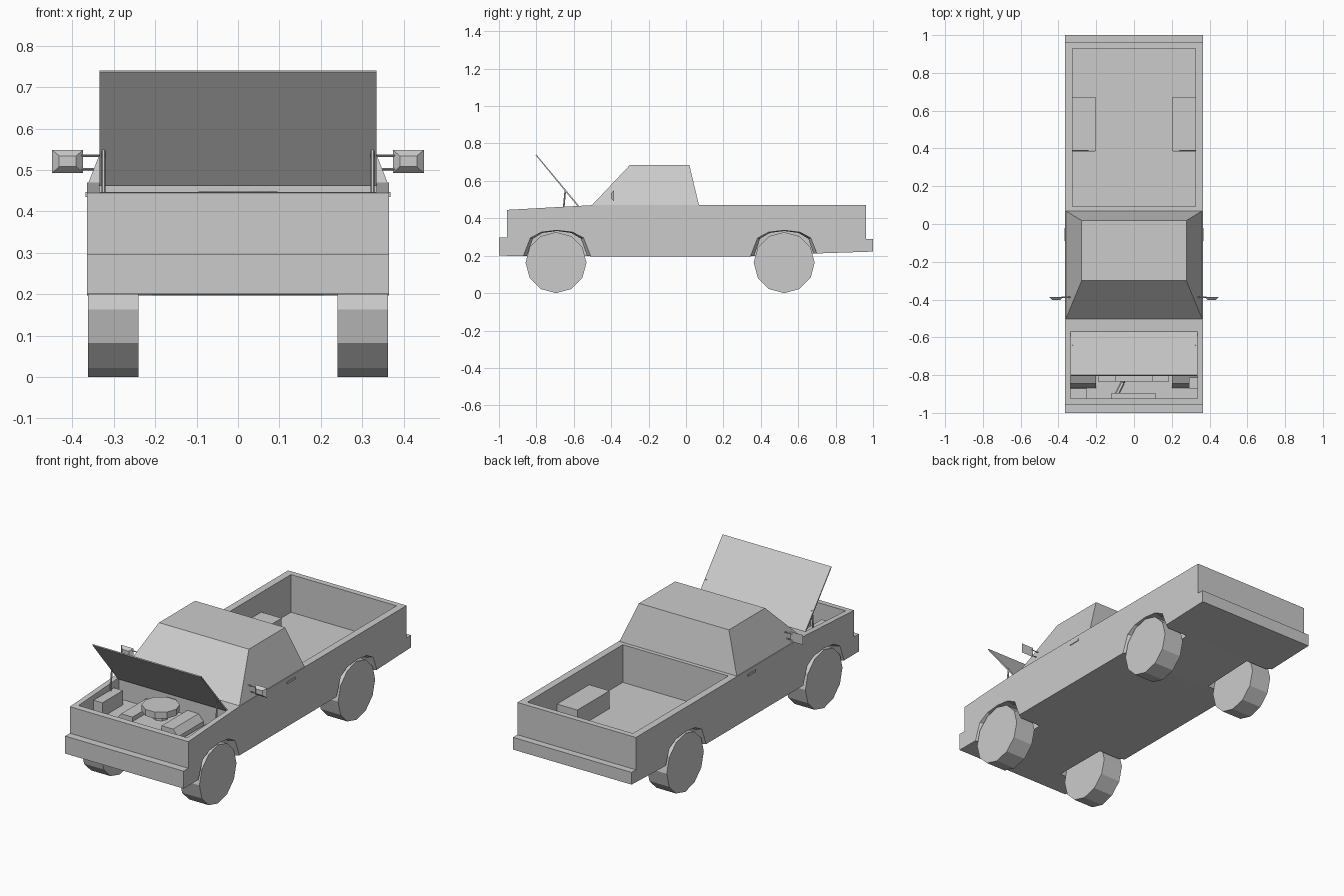
import bpy, bmesh, math
from mathutils import Vector

if "Cube" in bpy.data.objects:
    bpy.data.objects.remove(bpy.data.objects["Cube"])


def loft(name, a, b):
    """Closed solid between two rings of 3D points."""
    bm = bmesh.new()
    va = [bm.verts.new(p) for p in a]
    vb = [bm.verts.new(p) for p in b]
    n = len(va)
    bm.faces.new(va)
    bm.faces.new(vb[::-1])
    for i in range(n):
        j = (i + 1) % n
        bm.faces.new((va[i], vb[i], vb[j], va[j]))
    bmesh.ops.recalc_face_normals(bm, faces=bm.faces)
    me = bpy.data.meshes.new(name)
    bm.to_mesh(me)
    bm.free()
    ob = bpy.data.objects.new(name, me)
    bpy.context.collection.objects.link(ob)
    return ob


def side(profile, x):
    return [(x, y, z) for y, z in profile]


def prism(name, profile, x0, x1):
    return loft(name, side(profile, x0), side(profile, x1))


def box(name, x0, x1, y0, y1, z0, z1):
    return prism(name, [(y0, z0), (y1, z0), (y1, z1), (y0, z1)], x0, x1)


def ngon(n, r, turn=0.0):
    return [(r * math.cos(turn + i * math.tau / n), r * math.sin(turn + i * math.tau / n)) for i in range(n)]


def rod(name, p, q, r, n=6):
    p, q = Vector(p), Vector(q)
    rot = (q - p).to_track_quat('Z', 'Y')
    ring = [rot @ Vector((u, v, 0)) for u, v in ngon(n, r)]
    return loft(name, [p + o for o in ring], [q + o for o in ring])


def combine(ob, tool, op):
    """Apply a boolean and discard the tool object."""
    tool.hide_render = True
    m = ob.modifiers.new("cut", 'BOOLEAN')
    m.operation, m.object, m.solver = op, tool, 'EXACT'
    bpy.context.view_layer.objects.active = ob
    bpy.ops.object.modifier_apply(modifier=m.name)
    bpy.data.objects.remove(tool)


W = 0.365
FRONT, REAR = -0.69, 0.525
ARCH = [(-.18, .15), (-.18, .2), (-.143, .295), (-.085, .326), (0, .336),
        (.085, .326), (.143, .295), (.18, .2), (.18, .15)]


def arch(c, s=1.0, dz=0.0):
    return [(c + y * s, z + dz) for y, z in ARCH]


# Body with integral bumpers
body = prism("body", [(-1, .2), (-1, .297), (-.958, .297), (-.958, .445), (-.505, .47), (.962, .47),
                      (.962, .29), (1, .29), (1, .222), (.7, .212), (.345, .197), (-.5, .197)], -W, W)

# Cargo bed and engine bay hollows
combine(body, box("bed_cutter", -.325, .325, .092, .93, .26, .6), 'DIFFERENCE')
combine(body, box("bay_cutter", -.335, .335, -.925, -.57, .24, .6), 'DIFFERENCE')

# Wheel housings inside bed and bay, then flared wheel wells
for s in (-1, 1):
    combine(body, box("bed_housing", s * .2, s * .345, .388, .67, .23, .36), 'UNION')
    housing = [(-.872, .23), (-.845, .32), (-.79, .35), (-.56, .35), (-.56, .23)]
    combine(body, prism("bay_housing", housing, s * .2, s * .35), 'UNION')
    for c in (FRONT, REAR):
        inner = arch(c, .9, -.004)
        combine(body, prism("well_cutter", inner, s * .207, s * .345), 'DIFFERENCE')
        combine(body, loft("flare_cutter", side(inner, s * .334), side(arch(c), s * .366)), 'DIFFERENCE')

# Cab
loft("cab", [(-.362, -.505, .468), (.362, -.505, .468), (.362, .07, .468), (-.362, .07, .468)],
     [(-.277, -.3, .685), (.277, -.3, .685), (.277, .018, .685), (-.277, .018, .685)])

# Raised hood
prism("hood", [(-.57, .465), (-.8, .741), (-.804, .737), (-.578, .462)], -.335, .335)

for s in (-1, 1):
    tag = "left" if s < 0 else "right"
    # Wheels
    for c, end in ((FRONT - .005, "front"), (REAR, "rear")):
        prof = [(c + u, .163 + v) for u, v in ngon(12, .163)]
        prism(f"{end}_{tag}_wheel", prof, s * .241, s * .363)
    # Hood strut
    rod(f"{tag}_hood_strut", (s * .325, -.665, .34), (s * .325, -.645, .553), .005)
    # Side mirror with tapered front and two arms
    rim = [(s * x, -.386, z) for x, z in ((.375, .493), (.449, .493), (.449, .548), (.375, .548))]
    face = [(s * x, -.402, z) for x, z in ((.391, .508), (.432, .508), (.432, .534), (.391, .534))]
    loft(f"{tag}_mirror", rim, face)
    for z in (.502, .535):
        rod(f"{tag}_mirror_arm", (s * .32, -.388, z), (s * .385, -.388, z), .003, 4)
    # Door handle
    box(f"{tag}_door_handle", s * .36, s * .369, -.09, -.02, .435, .447)
    # Valve cover with slanted top
    loft(f"{tag}_valve_cover",
         [(s * x, -.8, z) for x, z in ((.09, .24), (.19, .24), (.19, .365), (.16, .4), (.09, .4))],
         [(s * x, -.575, z) for x, z in ((.09, .24), (.19, .24), (.19, .365), (.16, .4), (.09, .4))])

# Engine, air filter, radiator, hose
box("engine_block", -.1, .1, -.835, -.575, .24, .375)
loft("air_filter", [(x, y - .68, .412) for x, y in ngon(10, .096)],
     [(x, y - .68, .448) for x, y in ngon(10, .096)])
rod("filter_neck", (0, -.68, .37), (0, -.68, .415), .04, 8)
box("engine_front", -.19, .185, -.835, -.8, .25, .34)
box("radiator", -.12, .115, -.925, -.895, .24, .39)
rod("hose_upper", (-.06, -.8, .33), (-.06, -.84, .35), .012)
rod("hose_lower", (-.06, -.84, .35), (-.09, -.9, .36), .012)

# Battery, side reservoir, washer bottle
box("battery", -.335, -.25, -.925, -.872, .24, .33)
box("reservoir", -.33, -.275, -.8, -.62, .34, .43)
box("washer_bottle", .29, .335, -.87, -.812, .3, .4)
